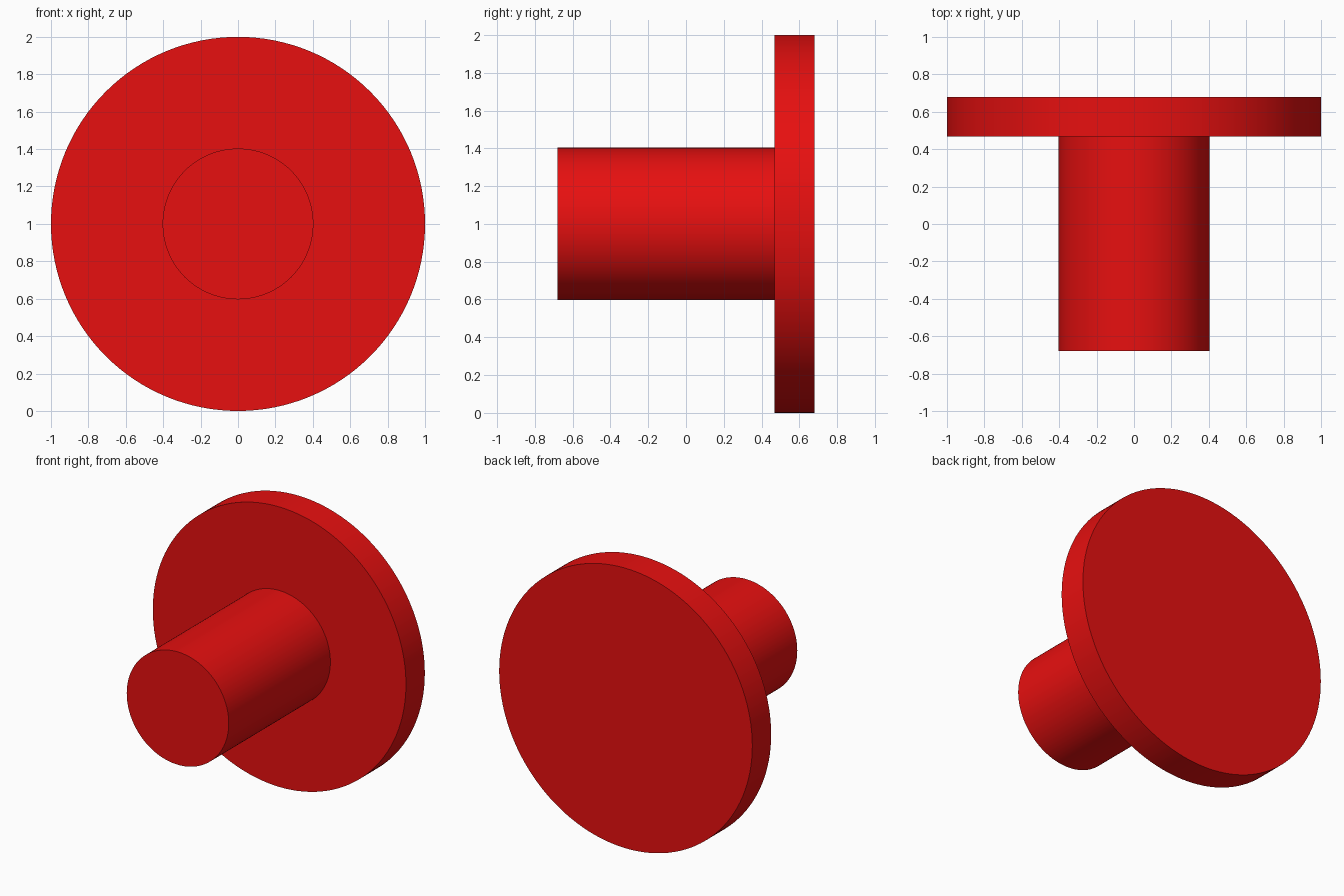
import bpy, bmesh
from math import radians, tau

if "Cube" in bpy.data.objects:
    bpy.data.objects.remove(bpy.data.objects["Cube"])

SEGMENTS = 128
AXIS_Z = 1.0

# Half-section of the flanged pin: (radius, y) from front tip to back centre
profile = [(0, -0.68), (0.403, -0.68), (0.403, 0.467),
           (1.0, 0.467), (1.0, 0.68), (0, 0.68)]

# Revolve the section around the y axis
bm = bmesh.new()
verts = [bm.verts.new((r, y, AXIS_Z)) for r, y in profile]
edges = [bm.edges.new(pair) for pair in zip(verts, verts[1:])]
bmesh.ops.spin(bm, geom=verts + edges, cent=(0, 0, AXIS_Z), axis=(0, 1, 0),
               angle=tau, steps=SEGMENTS, use_merge=False)
bmesh.ops.remove_doubles(bm, verts=bm.verts, dist=1e-4)

# Turn the triangle fans on the two end caps into single flat faces
centres = [v for v in bm.verts if abs(v.co.x) < 1e-4 and abs(v.co.z - AXIS_Z) < 1e-4]
bmesh.ops.dissolve_verts(bm, verts=centres)
bmesh.ops.recalc_face_normals(bm, faces=bm.faces)

mesh = bpy.data.meshes.new("flanged_pin")
bm.to_mesh(mesh)
bm.free()
pin = bpy.data.objects.new("flanged_pin", mesh)
bpy.context.collection.objects.link(pin)

# Red finish
red = bpy.data.materials.new("red")
red.diffuse_color = (0.8, 0.005, 0.005, 1)
red.use_nodes = True
red.node_tree.nodes["Principled BSDF"].inputs["Base Color"].default_value = red.diffuse_color
mesh.materials.append(red)

# Smooth round sides, crisp rims
bpy.context.view_layer.objects.active = pin
pin.select_set(True)
bpy.ops.object.shade_smooth_by_angle(angle=radians(30))
